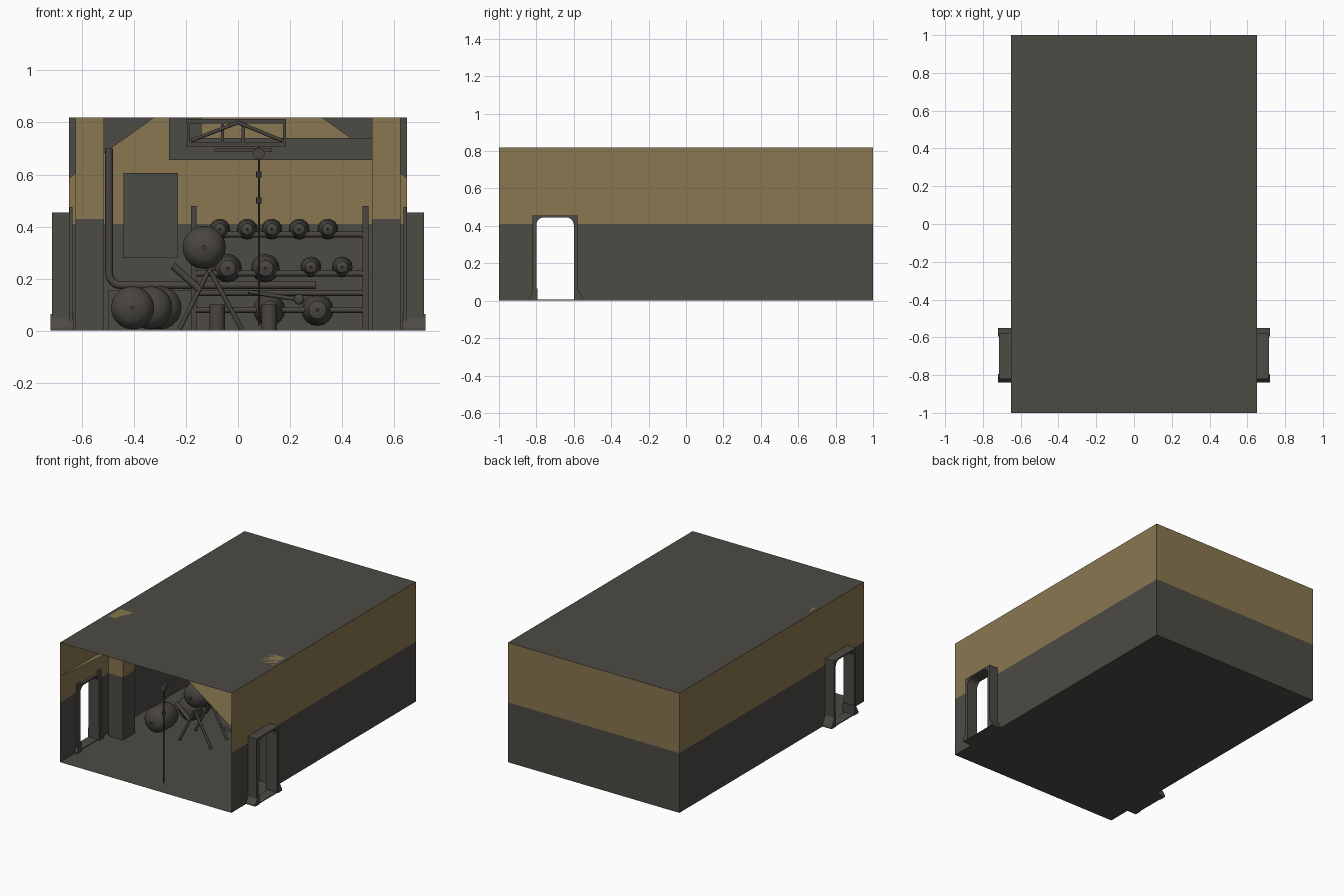
import bpy, bmesh, math
from mathutils import Vector

if "Cube" in bpy.data.objects:
    bpy.data.objects.remove(bpy.data.objects["Cube"])


def material(name, rgb):
    m = bpy.data.materials.new(name)
    m.use_nodes = True
    m.diffuse_color = (*rgb, 1)
    bsdf = m.node_tree.nodes["Principled BSDF"]
    bsdf.inputs["Base Color"].default_value = (*rgb, 1)
    bsdf.inputs["Roughness"].default_value = 0.8
    return m


tan = material("ochre_paint", (0.25, 0.185, 0.08))
dark = material("dark_grey", (0.074, 0.069, 0.058))
metal = material("grey_metal", (0.066, 0.06, 0.052))


def finish(name, bm, mats, smooth=False):
    me = bpy.data.meshes.new(name)
    bm.to_mesh(me)
    bm.free()
    ob = bpy.data.objects.new(name, me)
    bpy.context.collection.objects.link(ob)
    for m in mats:
        me.materials.append(m)
    if smooth:
        bpy.ops.object.select_all(action='DESELECT')
        ob.select_set(True)
        bpy.context.view_layer.objects.active = ob
        bpy.ops.object.shade_smooth_by_angle(angle=math.radians(40))
    return ob


def sheets(name, polys, mat):
    bm = bmesh.new()
    for poly in polys:
        bm.faces.new([bm.verts.new(p) for p in poly])
    return finish(name, bm, [mat])


def box(name, lo, hi, mat=metal):
    bm = bmesh.new()
    bmesh.ops.create_cube(bm, size=1)
    for v in bm.verts:
        v.co = [l + (c + 0.5) * (h - l) for c, l, h in zip(v.co, lo, hi)]
    return finish(name, bm, [mat])


def rod(name, a, b, r, segs=10):
    a, b = Vector(a), Vector(b)
    bm = bmesh.new()
    bmesh.ops.create_cone(bm, cap_ends=True, segments=segs, radius1=r, radius2=r,
                          depth=(b - a).length)
    q = (b - a).to_track_quat('Z', 'Y')
    for v in bm.verts:
        v.co = q @ v.co + (a + b) / 2
    return finish(name, bm, [metal], True)


def lathe_y(name, x, y, z, r, length, segs=16):
    """Barrel along y with domed ends and a small front bung."""
    profile = [(0, 0), (0.09, -0.02), (0.09, 0.02), (0.55, 0.04), (0.88, 0.14),
               (1, 0.3), (1, 0.7), (0.88, 0.86), (0.55, 0.96), (0, 1)]
    bm = bmesh.new()
    vs = [bm.verts.new((x + p * r, y + t * length, z)) for p, t in profile]
    es = [bm.edges.new(e) for e in zip(vs, vs[1:])]
    bmesh.ops.spin(bm, geom=vs + es, cent=(x, y, z), axis=(0, 1, 0),
                   angle=math.tau, steps=segs)
    bmesh.ops.remove_doubles(bm, verts=bm.verts, dist=1e-4)
    bmesh.ops.recalc_face_normals(bm, faces=bm.faces)
    return finish(name, bm, [metal], True)


W, H, SPLIT = 0.65, 0.82, 0.41
D0, D1, DTOP = -0.81, -0.59, 0.45

# Floor, roof and back wall
sheets("floor", [[(-W, -1, 0), (W, -1, 0), (W, 1, 0), (-W, 1, 0)]], dark)
sheets("roof", [[(-W, -1, H), (W, -1, H), (W, 1, H), (-W, 1, H)]], dark)
for name, z0, z1, mat in (("lower", 0, SPLIT, dark), ("upper", SPLIT, H, tan)):
    sheets("back_wall_" + name, [[(-W, 1, z0), (W, 1, z0), (W, 1, z1), (-W, 1, z1)]], mat)

# Mirrored sides: walls, doorways, pillars and sloped ceiling panels
for s, side in ((1, "left"), (-1, "right")):
    def wall(y0, y1, z0, z1):
        return [(s * W, y0, z0), (s * W, y1, z0), (s * W, y1, z1), (s * W, y0, z1)]
    sheets(side + "_wall_lower", [wall(-1, D0, 0, SPLIT), wall(D1, 1, 0, SPLIT)], dark)
    sheets(side + "_wall_upper", [wall(-1, D0, SPLIT, H), wall(D1, 1, SPLIT, H),
                                  wall(D0, D1, DTOP, H)], tan)

    # Doorway: square outer edge, rounded inner arch
    outer, inner = [(-0.82, 0), (-0.82, 0.455)], [(-0.8, 0)]
    arc = [math.radians(a) for a in range(0, 91, 15)]
    inner += [(-0.76 - 0.04 * math.cos(a), 0.405 + 0.04 * math.sin(a)) for a in arc]
    right_half = [(-1.4 - y, z) for y, z in reversed(inner)]
    ring = inner + right_half + [(-0.58, 0), (-0.58, 0.455)] + outer[::-1]
    bm = bmesh.new()
    face = bm.faces.new([bm.verts.new((s * 0.635, y, z)) for y, z in ring])
    ext = bmesh.ops.extrude_face_region(bm, geom=[face])
    for v in ext["geom"]:
        if isinstance(v, bmesh.types.BMVert):
            v.co.x = s * 0.715
    bmesh.ops.recalc_face_normals(bm, faces=bm.faces)
    finish(side + "_doorway", bm, [dark])
    xs = sorted((s * 0.645, s * 0.715))
    box(side + "_door_sill", (xs[0], -0.82, 0), (xs[1], -0.58, 0.005), dark)
    # Sloped guards at the foot of each jamb
    for d, end in ((-1, "front"), (1, "rear")):
        bm = bmesh.new()
        sect = [(0.1, 0), (0.145, 0), (0.145, 0.012), (0.115, 0.065), (0.1, 0.065)]
        face = bm.faces.new([bm.verts.new((s * 0.63, -0.695 + d * y, z)) for y, z in sect])
        ext = bmesh.ops.extrude_face_region(bm, geom=[face])
        for v in ext["geom"]:
            if isinstance(v, bmesh.types.BMVert):
                v.co.x = s * 0.72
        bmesh.ops.recalc_face_normals(bm, faces=bm.faces)
        finish(side + "_jamb_guard_" + end, bm, [dark])
    xi = sorted((s * 0.635, s * 0.648))
    for y in (-0.83, -0.6):
        box(side + "_inner_door_post", (xi[0], y, 0), (xi[1], y + 0.03, 0.475), dark)

    xp = sorted((s * 0.515, s * 0.625))
    box(side + "_pillar_lower", (xp[0], -0.51, 0), (xp[1], -0.38, 0.43), dark)
    box(side + "_pillar_upper", (xp[0], -0.51, 0.43), (xp[1], -0.38, H), tan)
    sheets(side + "_sloped_panel", [[(s * 0.32, -1, H), (s * W, -1, 0.585),
                                     (s * W, 1, 0.585), (s * 0.32, 1, H)]], tan)
    sheets(side + "_cavity_end", [[(s * 0.32, 0.99, H), (s * W, 0.99, 0.585),
                                   (s * W, 0.99, H)]], dark)

# Back wall fittings
box("wall_cabinet", (-0.44, 0.92, 0.28), (-0.23, 0.99, 0.605), dark)
box("ceiling_duct", (-0.265, 0.9, 0.655), (0.515, 0.98, 0.74), dark)
box("duct_riser", (-0.265, 0.9, 0.74), (-0.14, 0.98, H), dark)
box("wall_plinth", (-0.5, 0.93, 0), (0.5, 0.99, 0.155), dark)

# Bent service pipe
cu = bpy.data.curves.new("service_pipe", 'CURVE')
cu.dimensions = '3D'
cu.bevel_depth, cu.bevel_resolution = 0.015, 2
sp = cu.splines.new('POLY')
bend = [(-0.45 - 0.045 * math.cos(a), 0.22 - 0.045 * math.sin(a))
        for a in (math.radians(d) for d in range(0, 91, 15))]
path = [(-0.495, 0.7)] + bend + [(0.3, 0.175)]
sp.points.add(len(path) - 1)
for p, (x, z) in zip(sp.points, path):
    p.co = (x, 0.85, z, 1)
cu.materials.append(metal)
bpy.context.collection.objects.link(bpy.data.objects.new("service_pipe", cu))

# Storage rack with rows of small barrels
for x in (-0.17, 0.49):
    for y in (0.35, 0.65):
        box("rack_post", (x - 0.011, y - 0.011, 0), (x + 0.011, y + 0.011, 0.48))
for z in (0.37, 0.22, 0.145, 0.08):
    for y in (0.35, 0.65):
        rod("rack_rail", (-0.17, y, z), (0.49, y, z), 0.011)
rows = [(0.39, 0.04, (-0.07, 0.035, 0.13, 0.235, 0.345)), (0.24, 0.055, (-0.04, 0.105)),
        (0.245, 0.04, (0.28, 0.4)), (0.08, 0.062, (0.12, 0.305))]
for z, r, xs in rows:
    for x in xs:
        lathe_y("rack_barrel", x, 0.3, z, r, 0.36)

# Large barrels on the floor
for x, y in ((-0.405, -0.36), (-0.335, -0.1), (-0.3, 0.15)):
    lathe_y("floor_barrel", x, y, 0.088, 0.083, 0.22, 20)
for x in (-0.08, 0.12):
    rod("floor_canister", (x, 0.2, 0), (x, 0.2, 0.1), 0.03, 14)

# Barrel on a trestle stand
lathe_y("stand_barrel", -0.13, -0.33, 0.32, 0.083, 0.22, 20)
for y in (-0.31, -0.14):
    for x in (-0.225, 0.015):
        rod("stand_leg", (-0.11, y, 0.235), (x, y, 0.005), 0.009)
    rod("stand_brace", (-0.25, y, 0.25), (-0.15, y, 0.16), 0.014)
rod("stand_crossbar", (-0.11, -0.33, 0.23), (-0.11, -0.1, 0.23), 0.009)
rod("lever", (0.04, -0.25, 0.15), (0.23, -0.25, 0.12), 0.008)
lathe_y("lever_knob", 0.235, -0.27, 0.12, 0.02, 0.04)

# Overhead hoist frame, pulley and hanging line
for y in (-0.75, -0.55):
    for z in (0.715, 0.805):
        box("hoist_beam", (-0.2, y, z - 0.008), (0.185, y + 0.015, z + 0.008))
    for x in (-0.19, -0.06, 0.02, 0.178):
        box("hoist_upright", (x - 0.006, y, 0.71), (x + 0.006, y + 0.015, 0.81))
    for x in (-0.18, 0.17):
        rod("hoist_diagonal", (x, y, 0.73), (0, y, 0.8), 0.007)
box("hoist_carriage", (-0.09, -0.72, 0.688), (0.13, -0.56, 0.7))
rod("pulley", (0.08, -0.93, 0.68), (0.08, -0.91, 0.68), 0.022, 16)
rod("pulley_arm", (0.08, -0.92, 0.69), (0.08, -0.65, 0.7), 0.006)
rod("hanging_line", (0.08, -0.92, 0.02), (0.08, -0.92, 0.68), 0.004, 8)
for z in (0.5, 0.6):
    rod("line_shackle", (0.08, -0.92, z - 0.012), (0.08, -0.92, z + 0.012), 0.011, 8)
